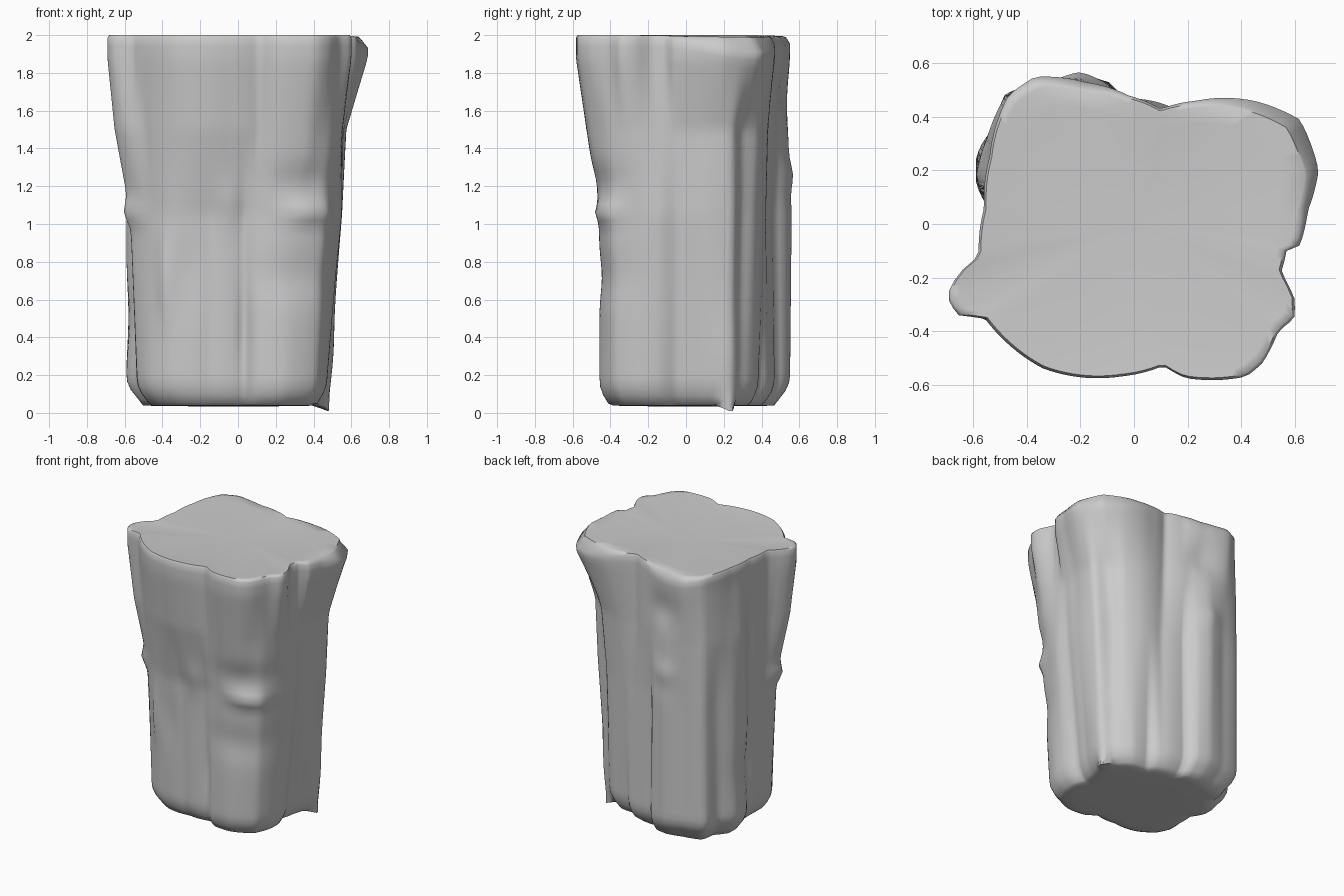
import bpy, bmesh
from math import atan2, hypot, pi, tau, cos, sin, exp, radians

if "Cube" in bpy.data.objects:
    bpy.data.objects.remove(bpy.data.objects["Cube"])

# Cross-section outlines of the rock, counter-clockwise
BASE = [(.48, .24), (.455, .06), (.43, -.05), (.465, -.14), (.46, -.26), (.41, -.38), (.25, -.455),
        (.10, -.445), (.03, -.39), (-.15, -.40), (-.35, -.39), (-.48, -.31), (-.53, -.22),
        (-.53, -.10), (-.53, .05), (-.59, .15), (-.59, .26), (-.51, .36), (-.49, .48),
        (-.33, .52), (-.20, .55), (-.09, .53), (-.04, .47), (.08, .46), (.16, .43), (.20, .38),
        (.32, .37), (.39, .32), (.42, .28)]
MIDDLE = [(.54, .25), (.545, .06), (.53, -.05), (.55, -.14), (.51, -.28), (.46, -.40), (.30, -.455),
          (.12, -.45), (.03, -.415), (-.15, -.425), (-.35, -.42), (-.49, -.33), (-.57, -.24),
          (-.56, -.10), (-.54, .05), (-.59, .15), (-.58, .28), (-.51, .38), (-.48, .49),
          (-.33, .52), (-.20, .56), (-.10, .53), (-.04, .46), (.12, .42), (.28, .41), (.39, .36), (.44, .29)]
UPPER = [(.57, .25), (.56, .06), (.55, -.06), (.55, -.16), (.55, -.30), (.49, -.42), (.38, -.51),
         (.20, -.525), (.11, -.49), (-.05, -.52), (-.34, -.49), (-.50, -.38), (-.61, -.33), (-.66, -.26),
         (-.57, -.13), (-.54, .05), (-.59, .18), (-.55, .32), (-.48, .48),
         (-.34, .53), (-.20, .54), (-.07, .49), (.10, .42), (.28, .43), (.42, .38), (.48, .29)]
TOP = [(.69, .20), (.65, .05), (.62, -.08), (.57, -.10), (.55, -.18), (.60, -.28), (.60, -.35),
       (.54, -.40), (.48, -.52), (.42, -.57), (.19, -.575), (.11, -.53), (-.05, -.57), (-.34, -.54),
       (-.48, -.44), (-.56, -.35), (-.66, -.34), (-.70, -.27), (-.66, -.19), (-.58, -.12),
       (-.56, .06), (-.54, .25), (-.47, .48), (-.37, .55), (-.18, .53), (-.02, .48),
       (.10, .43), (.23, .46), (.45, .46), (.62, .39)]


def polar(points):
    """Radius as a function of angle for an outline."""
    p = sorted((atan2(y, x) % tau, hypot(x, y)) for x, y in points)
    p = [(p[-1][0] - tau, p[-1][1])] + p + [(p[0][0] + tau, p[0][1])]

    def radius(a):
        for (a0, r0), (a1, r1) in zip(p, p[1:]):
            if a0 <= a <= a1:
                return r0 + (r1 - r0) * (a - a0) / max(a1 - a0, 1e-6)
        return p[0][1]
    return radius


LEVELS = [(0.1, polar(BASE)), (1.05, polar(MIDDLE)), (1.5, polar(UPPER)), (1.88, polar(TOP)), (2.0, polar(TOP))]

# Bulges and dents: angle in degrees, height, angular width, height spread, depth
BUMPS = [(-50, 1.06, 13, .05, .04), (-52, 1.22, 18, .09, -.025), (-55, .72, 22, .12, -.02),
         (203, 1.06, 9, .06, .035), (109, 1.26, 8, .07, .018), (109, 1.7, 10, .12, -.035),
         (-134, .72, 4, .2, .02), (-122, .75, 7, .22, -.015), (168, .5, 12, .18, -.02),
         (-85, .45, 5, .2, -.015), (-95, 1.1, 9, .12, .015), (25, .3, 10, .2, .012)]


def gap(a, deg):
    return abs((a - radians(deg) + pi) % tau - pi)


def bell(d, w):
    return exp(-(d / w) ** 2)


def side_radius(a, z):
    z = min(max(z, .1), 2)
    for (z0, f0), (z1, f1) in zip(LEVELS, LEVELS[1:]):
        if z <= z1:
            t = (z - z0) / (z1 - z0)
            r = f0(a) * (1 - t) + f1(a) * t
            break
    return r + sum(d * bell(gap(a, g), radians(w)) * bell(z - h, s) for g, h, w, s, d in BUMPS)


N, ROWS = 144, 44
bm = bmesh.new()
rings = []


def add_ring(func):
    ring = []
    for i in range(N):
        a = tau * i / N
        r, z = func(a)
        ring.append(bm.verts.new((r * cos(a), r * sin(a), z)))
    if rings:
        for i in range(N):
            j = (i + 1) % N
            bm.faces.new((rings[-1][i], rings[-1][j], ring[j], ring[i]))
    rings.append(ring)


def spike(a):
    """Small downward point at the right ridge."""
    return bell(gap(a, 26.5), .09)


def rim_drop(a):
    """How far the upper rim falls at the back right and back left."""
    return .075 * bell(gap(a, 32), .5) + .045 * bell(gap(a, 112), .3)


# Underside
for k, z in ((.4, .035), (.72, .036), (.85, .04)):
    add_ring(lambda a: (side_radius(a, .1) * k, z))

# Sides, with a rounded lower edge that rises at the left and back
for n in range(ROWS + 1):
    t = n / ROWS

    def side(a):
        low = .05 + .035 * bell(gap(a, 140), .9) - .042 * spike(a)
        z = low + (1.985 - rim_drop(a) - low) * t
        round_in = .1 * max(0, 1 - (z - low) / .12) ** 2 * (1 - spike(a))
        return side_radius(a, z) * (1 - round_in), z
    add_ring(side)

# Top with a softened rim and a very shallow hollow
for k, z, drop in ((.985, 2, .75), (.94, 1.998, .25), (.8, 1.993, .06), (.45, 1.985, 0)):
    add_ring(lambda a: (side_radius(a, 1.99) * (k - drop * rim_drop(a)), z - drop * .5 * rim_drop(a)))

# Close both ends
for ring, z in ((rings[0][::-1], .035), (rings[-1], 1.982)):
    c = bm.verts.new((0, 0, z))
    for i in range(N):
        bm.faces.new((ring[i], ring[(i + 1) % N], c))

bmesh.ops.recalc_face_normals(bm, faces=bm.faces)
mesh = bpy.data.meshes.new("rock_pillar")
bm.to_mesh(mesh)
bm.free()
rock = bpy.data.objects.new("rock_pillar", mesh)
bpy.context.collection.objects.link(rock)
bpy.context.view_layer.objects.active = rock
rock.select_set(True)
bpy.ops.object.shade_smooth_by_angle(angle=radians(60))
